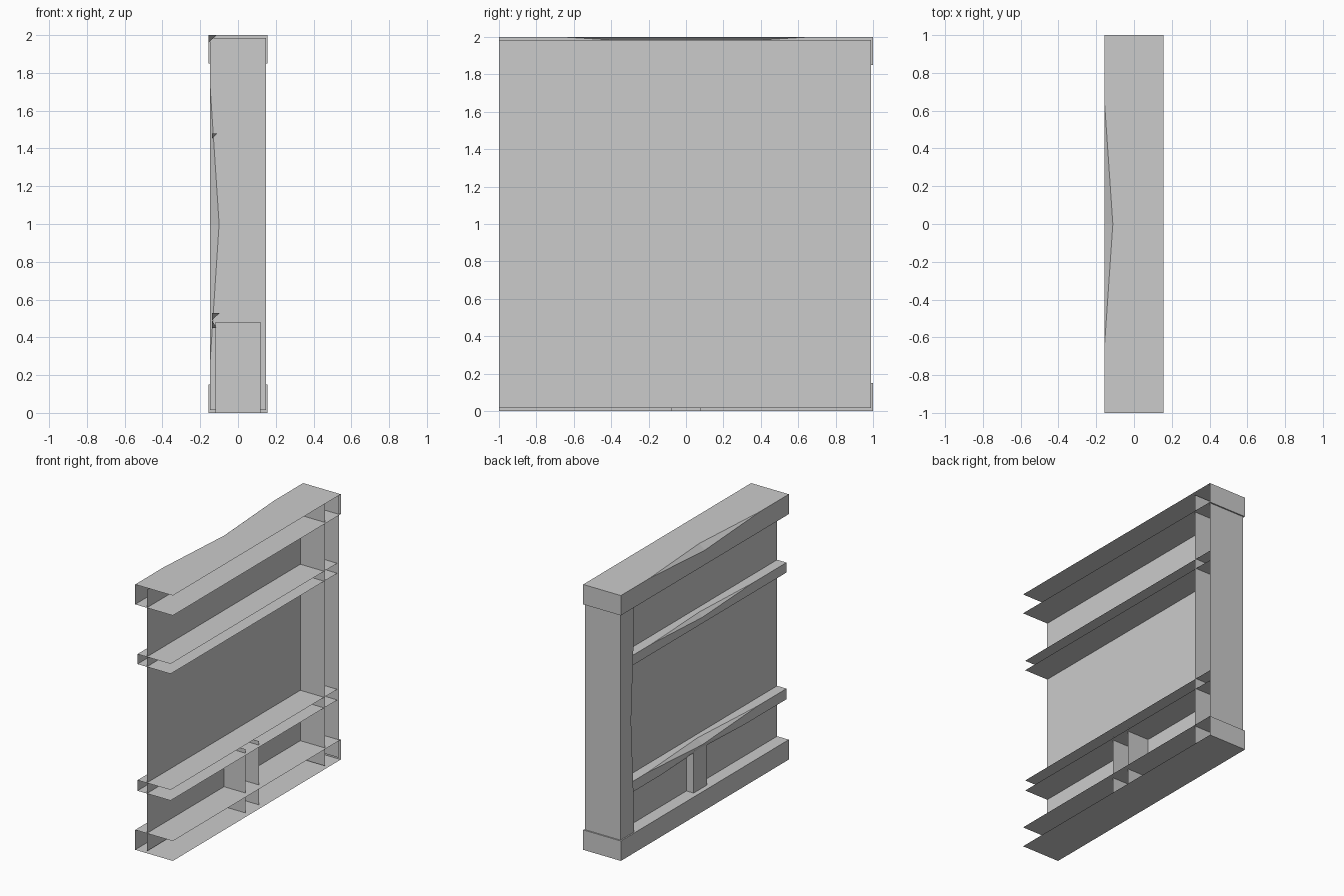
import bpy
import bmesh

cube = bpy.data.objects.get("Cube")
if cube:
    bpy.data.objects.remove(cube, do_unlink=True)

grey = bpy.data.materials.new("plain grey")
grey.use_nodes = True
grey.diffuse_color = (0.6, 0.6, 0.6, 1)
grey.node_tree.nodes["Principled BSDF"].inputs["Base Color"].default_value = (0.6, 0.6, 0.6, 1)

NO_CHIP = (0, 0, 0)


def finish(name, bm):
    bmesh.ops.remove_doubles(bm, verts=bm.verts, dist=0.0001)
    bmesh.ops.recalc_face_normals(bm, faces=bm.faces)
    mesh = bpy.data.meshes.new(name)
    bm.to_mesh(mesh)
    bm.free()
    mesh.materials.append(grey)
    obj = bpy.data.objects.new(name, mesh)
    bpy.context.collection.objects.link(obj)
    return obj


def channel(name, start, end, half, low, high, low_chip=NO_CHIP,
            high_chip=NO_CHIP, upright=False, capped=False):
    """Three-sided timber open towards +x. A chip is (x cut, side cut, half
    length), deepest at the middle and fading to nothing along the edge."""
    mid = (start + end) / 2 if upright else 0
    stations = {start, end}
    for chip in (low_chip, high_chip):
        if chip[2]:
            stations |= {mid - chip[2], mid, mid + chip[2]}

    def cut(chip, s):
        t = max(0, 1 - abs(s - mid) / chip[2]) if chip[2] else 0
        return chip[0] * t, chip[1] * t

    bm = bmesh.new()
    rings = []
    for s in sorted(stations):
        lx, ls = cut(low_chip, s)
        hx, hs = cut(high_chip, s)
        profile = [(half, low), (lx - half, low), (-half, low + ls),
                   (-half, high - hs), (hx - half, high), (half, high)]
        rings.append([bm.verts.new((x, p, s) if upright else (x, s, p))
                      for x, p in profile])
    for a, b in zip(rings, rings[1:]):
        for i in range(len(a) - 1):
            bm.faces.new((a[i], a[i + 1], b[i + 1], b[i]))
    if capped:
        bm.faces.new(rings[-1])
    return finish(name, bm)


# Heavy beams along the top and bottom
channel("top_beam", -1, 1, 0.157, 1.85, 2.0,
        high_chip=(0.045, 0.04, 0.66), capped=True)
channel("bottom_beam", -1, 1, 0.157, 0, 0.15, capped=True)

# Slim rails across the wall
channel("upper_rail", -1, 0.985, 0.138, 1.405, 1.48,
        high_chip=(0.03, 0.03, 0.6))
channel("lower_rail", -1, 0.985, 0.138, 0.45, 0.53,
        low_chip=(0.025, 0.04, 0.5), high_chip=(0.042, 0.04, 0.66))

# Corner post with its chipped inner edge, and the short stud
channel("corner_post", 0.015, 1.985, 0.147, 0.828, 0.99,
        low_chip=(0.047, 0.036, 0.72), upright=True)
channel("short_stud", 0, 0.48, 0.12, -0.08, 0.08, upright=True)

# Thin wall sheet behind the timbers
bm = bmesh.new()
bm.faces.new([bm.verts.new((-0.06, y, z)) for y, z in
              ((-1, 0.015), (-1, 1.985), (0.99, 1.985), (0.99, 0.015))])
finish("wall_panel", bm)
